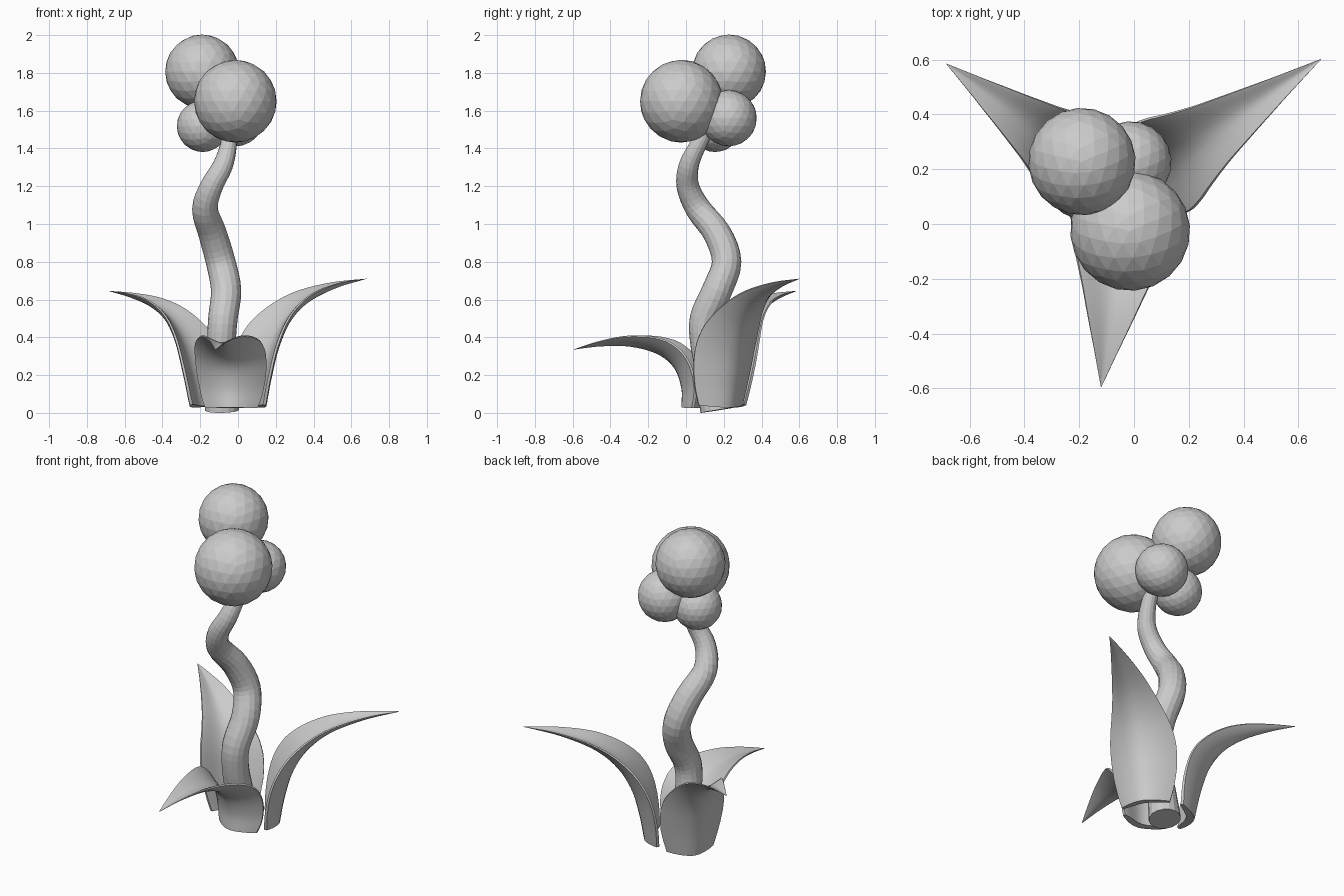
import bpy, bmesh, math
from mathutils import Vector

if "Cube" in bpy.data.objects:
    bpy.data.objects.remove(bpy.data.objects["Cube"])


def spline(points, steps):
    """Smooth Catmull-Rom path through the points."""
    p = [Vector(q) for q in points]
    p = [2 * p[0] - p[1]] + p + [2 * p[-1] - p[-2]]
    out = []
    for i in range(1, len(p) - 2):
        a, b, c, d = p[i - 1:i + 3]
        for k in range(steps):
            t = k / steps
            out.append(0.5 * (2 * b + (c - a) * t + (2 * a - 5 * b + 4 * c - d) * t * t
                              + (3 * b - a - 3 * c + d) * t ** 3))
    return out + [p[-2]]


def lookup(table, t):
    for (t0, v0), (t1, v1) in zip(table, table[1:]):
        if t <= t1:
            return v0 + (v1 - v0) * (t - t0) / (t1 - t0)
    return table[-1][1]


def loft(name, rings):
    """Skin closed rings of equal length and cap both ends."""
    bm = bmesh.new()
    vr = [[bm.verts.new(v) for v in r] for r in rings]
    n = len(vr[0])
    for a, b in zip(vr, vr[1:]):
        for i in range(n):
            j = (i + 1) % n
            bm.faces.new((a[i], a[j], b[j], b[i]))
    bm.faces.new(vr[0][::-1])
    bm.faces.new(vr[-1])
    bmesh.ops.recalc_face_normals(bm, faces=bm.faces)
    me = bpy.data.meshes.new(name)
    bm.to_mesh(me)
    bm.free()
    ob = bpy.data.objects.new(name, me)
    bpy.context.collection.objects.link(ob)
    return ob


def tangent(path, i):
    return (path[min(i + 1, len(path) - 1)] - path[max(i - 1, 0)]).normalized()


# Wavy stem, tapering upward: x, y, z, radius
stem = spline([(-.085, .165, .014, .09), (-.088, .135, .2, .08), (-.088, .1, .36, .076),
               (-.08, .098, .5, .078), (-.063, .165, .65, .08), (-.092, .215, .8, .078),
               (-.135, .165, .95, .075), (-.175, .065, 1.08, .068), (-.14, .01, 1.2, .06),
               (-.08, .015, 1.31, .053), (-.05, .065, 1.42, .044), (-.04, .13, 1.53, .036)], 4)
axis = [p.to_3d() for p in stem]
rings = []
for i, p in enumerate(stem):
    t = tangent(axis, i)
    side = Vector((0, 1, 0)).cross(t).normalized()
    up = t.cross(side)
    rings.append([axis[i] + p[3] * (side * math.cos(a) + up * math.sin(a))
                  for a in (math.tau * k / 16 for k in range(16))])
loft("stem", rings)

# Round berries clustered at the top
for name, loc, r in [("berry_top", (-.19, .228, 1.807), .196),
                     ("berry_front", (-.014, -.025, 1.65), .219),
                     ("berry_left", (-.187, .155, 1.518), .137),
                     ("berry_back", (-.012, .226, 1.56), .149)]:
    bpy.ops.mesh.primitive_ico_sphere_add(subdivisions=3, radius=r, location=loc,
                                          rotation=(0, 0, .4))
    bpy.context.object.name = name

# Cupped leaves: half width along the length
WIDTH = [(0, .14), (.08, .163), (.16, .181), (.24, .19), (.31, .19), (.38, .178), (.46, .15),
         (.55, .12), (.7, .078), (.85, .038), (1, .001)]


def leaf(name, base, tip, profile, scale):
    """Profile is (distance outward, height) of the leaf's spine."""
    origin = Vector((base[0], base[1], 0))
    out = (Vector((tip[0], tip[1], 0)) - origin).normalized()
    up = Vector((0, 0, 1))
    side = up.cross(out)
    path = [origin + out * s.x + up * s.y for s in spline(profile, 5)]
    dist = [0]
    for a, b in zip(path, path[1:]):
        dist.append(dist[-1] + (b - a).length)
    n = 14
    rings = []
    for i, p in enumerate(path):
        t = dist[i] / dist[-1]
        w = lookup(WIDTH, t) * scale
        inward = side.cross(tangent(path, i)) * -1
        if inward.dot(up - out) < 0:
            inward = -inward
        thick = .046 * (1 - t) ** .8 + .0005

        def pt(u, inner):
            d = .52 * w * abs(u) ** 1.7
            if inner:
                d += thick * (1 - .65 * u ** 4)
            return p + side * (u * w) + inward * d
        us = [math.sin(math.pi * (k / n - .5)) for k in range(n + 1)]
        rings.append([pt(u, False) for u in us] + [pt(u * .97, True) for u in reversed(us)])
    ob = loft(name, rings)
    bpy.ops.object.select_all(action='DESELECT')
    ob.select_set(True)
    bpy.context.view_layer.objects.active = ob
    bpy.ops.object.shade_smooth_by_angle(angle=math.radians(50))


leaf("leaf_right", (.128, .225), (.68, .60),
     [(0, .028), (.025, .17), (.07, .33), (.15, .47), (.28, .58), (.47, .66), (.67, .71)], 1.0)
leaf("leaf_left", (-.23, .25), (-.685, .585),
     [(0, .028), (.035, .2), (.085, .36), (.165, .48), (.28, .56), (.42, .61), (.565, .645)], .98)
leaf("leaf_front", (-.045, -.025), (-.12, -.595),
     [(0, .028), (0, .13), (.04, .24), (.13, .312), (.27, .35), (.43, .352), (.575, .335)], 1.0)
